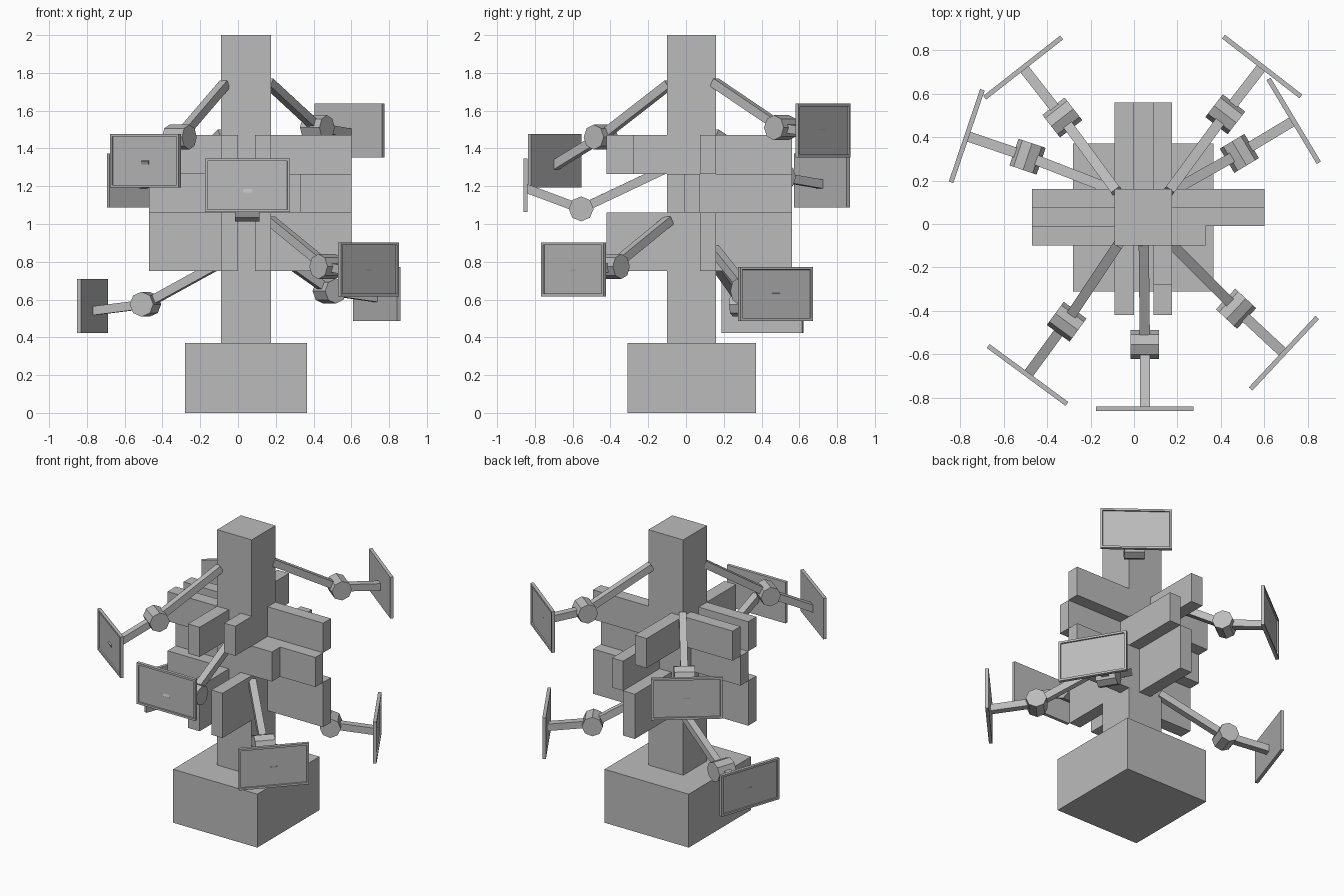
import bpy, bmesh
from mathutils import Vector, Matrix

old = bpy.data.objects.get("Cube")
if old:
    bpy.data.objects.remove(old, do_unlink=True)

grey = bpy.data.materials.new("plain grey")
grey.use_nodes = True
COLOUR = (0.5, 0.5, 0.5, 1)
grey.diffuse_color = COLOUR
grey.node_tree.nodes["Principled BSDF"].inputs["Base Color"].default_value = COLOUR


def finish(name, bm, matrix=Matrix()):
    mesh = bpy.data.meshes.new(name)
    bm.to_mesh(mesh)
    bm.free()
    mesh.materials.append(grey)
    obj = bpy.data.objects.new(name, mesh)
    obj.matrix_world = matrix
    bpy.context.collection.objects.link(obj)
    return obj


def box_mesh(size):
    bm = bmesh.new()
    bmesh.ops.create_cube(bm, size=1)
    bmesh.ops.scale(bm, vec=size, verts=bm.verts)
    return bm


def block(name, x, y, z):
    spans = (x, y, z)
    centre = Vector([sum(s) / 2 for s in spans])
    finish(name, box_mesh([abs(s[1] - s[0]) for s in spans]), Matrix.Translation(centre))


def frame(direction, origin):
    """Local x along direction, local y horizontal."""
    u = direction.normalized()
    side = Vector((0, 0, 1)).cross(u).normalized()
    rot = Matrix((u, side, u.cross(side))).transposed()
    return Matrix.Translation(origin) @ rot.to_4x4()


def bar(name, a, b, thick=0.047):
    finish(name, box_mesh(((b - a).length, thick, thick)), frame(b - a, (a + b) / 2))


# Column and base
X = (-0.09, 0.0, 0.09, 0.175)
Y = (-0.10, -0.01, 0.075, 0.16)
block("base", (-0.28, 0.365), (-0.31, 0.37), (0, 0.37))
block("column", (X[0], X[3]), (Y[0], Y[3]), (0.37, 2))

# Slabs branching from the column: (slot across the column, reach)
LEVELS = {"low": (0.75, 1.06), "middle": (1.06, 1.265), "top": (1.265, 1.47)}
SLABS = {
    "left": {"low": [(2, 0.6)], "middle": [(1, 0.6), (0, 0.33)], "top": [(2, 0.6)]},
    "right": {"low": [(0, -0.47)], "middle": [(1, -0.47)], "top": [(0, -0.47), (2, -0.47)]},
    "front": {"low": [(0, -0.42), (2, -0.42)], "top": [(0, -0.42), (2, -0.28)]},
    "back": {"low": [(1, 0.56)], "middle": [(2, 0.56)], "top": [(0, 0.56)]},
}
for side, levels in SLABS.items():
    for level, slabs in levels.items():
        for slot, reach in slabs:
            name = f"{side}_{level}_slab_{slot + 1}"
            if side in ("left", "right"):
                start = X[3] if reach > 0 else X[0]
                block(name, sorted((start, reach)), Y[slot:slot + 2], LEVELS[level])
            else:
                start = Y[3] if reach > 0 else Y[0]
                block(name, X[slot:slot + 2], sorted((start, reach)), LEVELS[level])


# Jointed arms, each carrying a framed panel
def panel_arm(name, root, joint, end, panel_z):
    root, joint, end = Vector(root), Vector(joint), Vector(end)
    bar(name + "_upper_arm", root, joint)
    bar(name + "_lower_arm", joint, end)

    out = end - joint
    out.z = 0
    bm = bmesh.new()
    bmesh.ops.create_cone(bm, cap_ends=True, segments=8, radius1=0.066, radius2=0.066,
                          depth=0.13, matrix=Matrix.Rotation(1.5708, 4, "X"))
    finish(name + "_joint", bm, frame(out, joint))

    bm = box_mesh((0.022, 0.45, 0.285))
    bm.normal_update()
    face = max(bm.faces, key=lambda f: f.normal.x)
    bmesh.ops.inset_individual(bm, faces=[face], thickness=0.02)
    rim = bmesh.ops.inset_individual(bm, faces=[face], thickness=0.001, depth=-0.009)
    finish(name + "_panel", bm, frame(out, Vector((end.x, end.y, panel_z))))


panel_arm("front", (0.045, -0.09, 1.3), (0.05, -0.555, 1.08), (0.05, -0.85, 1.19), 1.205)
panel_arm("front_right", (-0.07, -0.09, 1.74), (-0.31, -0.45, 1.46), (-0.49, -0.695, 1.31), 1.335)
panel_arm("front_left", (0.17, -0.09, 1.02), (0.47, -0.39, 0.775), (0.69, -0.595, 0.735), 0.76)
panel_arm("back_left_low", (0.165, 0.145, 0.87), (0.485, 0.325, 0.645), (0.735, 0.475, 0.61), 0.63)
panel_arm("back_left_high", (0.16, 0.15, 1.75), (0.42, 0.505, 1.51), (0.59, 0.725, 1.48), 1.495)
panel_arm("back_right_high", (-0.08, 0.15, 1.48), (-0.33, 0.49, 1.25), (-0.51, 0.72, 1.21), 1.23)
panel_arm("back_right_low", (-0.08, 0.15, 0.8), (-0.49, 0.31, 0.575), (-0.77, 0.405, 0.54), 0.565)
